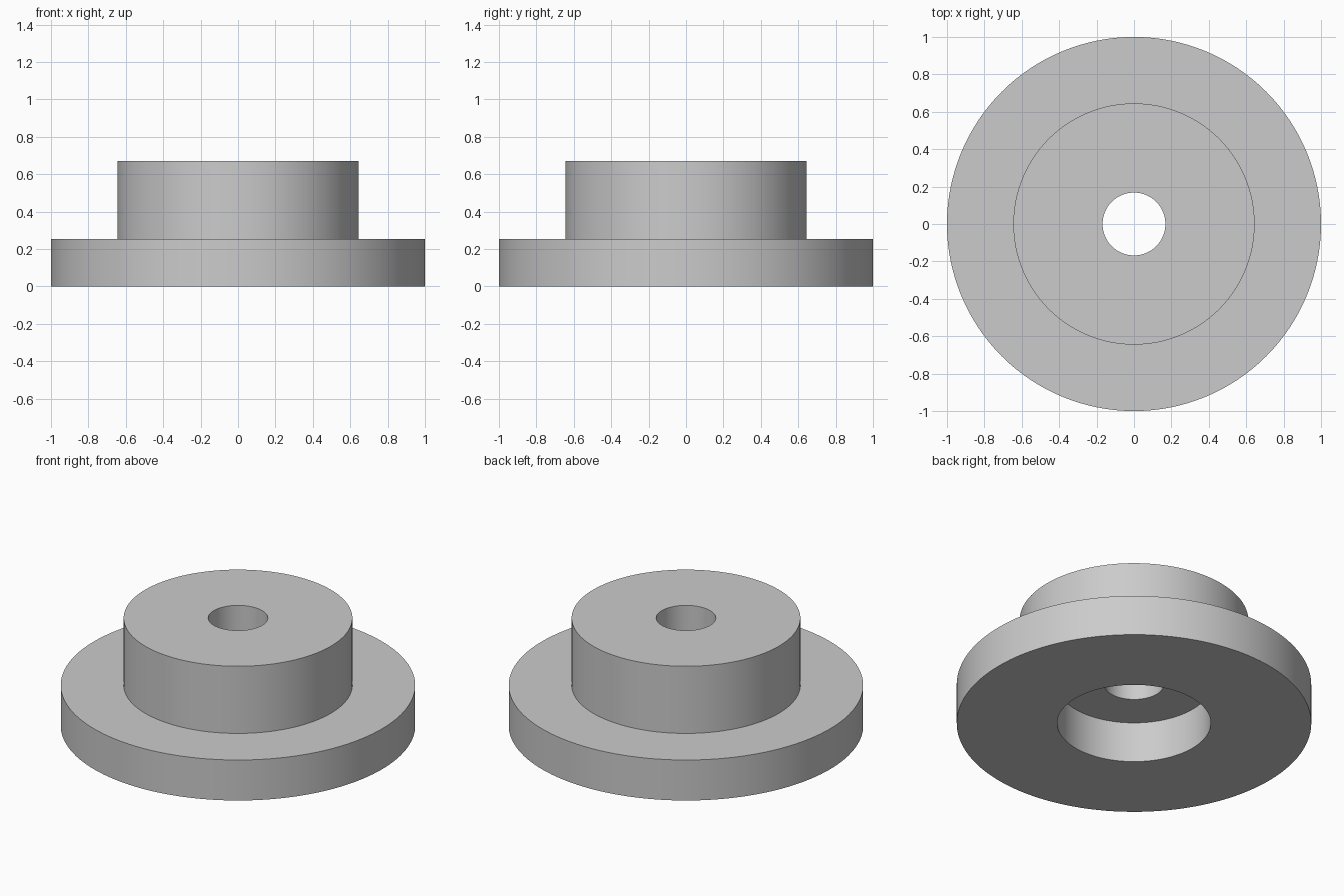
import bpy
import bmesh
import math

cube = bpy.data.objects.get("Cube")
if cube:
    bpy.data.objects.remove(cube, do_unlink=True)

SEGMENTS = 128
FLANGE_RADIUS, FLANGE_TOP = 1.0, 0.252
HUB_RADIUS, HUB_TOP = 0.645, 0.67
BORE_RADIUS = 0.168
RECESS_RADIUS, RECESS_TOP = 0.433, 0.252

# Plain grey finish
grey = bpy.data.materials.new("plain_grey")
grey.use_nodes = True
color = (0.6, 0.6, 0.6, 1.0)
grey.diffuse_color = color
grey.node_tree.nodes["Principled BSDF"].inputs["Base Color"].default_value = color


def lathe(name, profile, material):
    """Revolve a closed (radius, height) profile around the z axis."""
    bm = bmesh.new()
    rings = []
    for i in range(SEGMENTS):
        a = 2 * math.pi * i / SEGMENTS
        rings.append([bm.verts.new((r * math.cos(a), r * math.sin(a), z))
                      for r, z in profile])
    count = len(profile)
    for i, ring in enumerate(rings):
        following = rings[(i + 1) % SEGMENTS]
        for j in range(count):
            k = (j + 1) % count
            bm.faces.new((ring[j], following[j], following[k], ring[k]))
    bmesh.ops.recalc_face_normals(bm, faces=bm.faces)
    mesh = bpy.data.meshes.new(name)
    bm.to_mesh(mesh)
    bm.free()
    mesh.materials.append(material)
    obj = bpy.data.objects.new(name, mesh)
    bpy.context.collection.objects.link(obj)
    return obj


# Flanged hub with a through bore and a wider recess underneath
hub = lathe("flanged_hub", [
    (RECESS_RADIUS, 0),
    (FLANGE_RADIUS, 0),
    (FLANGE_RADIUS, FLANGE_TOP),
    (HUB_RADIUS, FLANGE_TOP),
    (HUB_RADIUS, HUB_TOP),
    (BORE_RADIUS, HUB_TOP),
    (BORE_RADIUS, RECESS_TOP),
    (RECESS_RADIUS, RECESS_TOP),
], grey)

# Smooth round walls with crisp rims
bpy.ops.object.select_all(action="DESELECT")
hub.select_set(True)
bpy.context.view_layer.objects.active = hub
bpy.ops.object.shade_smooth_by_angle(angle=math.radians(30))
